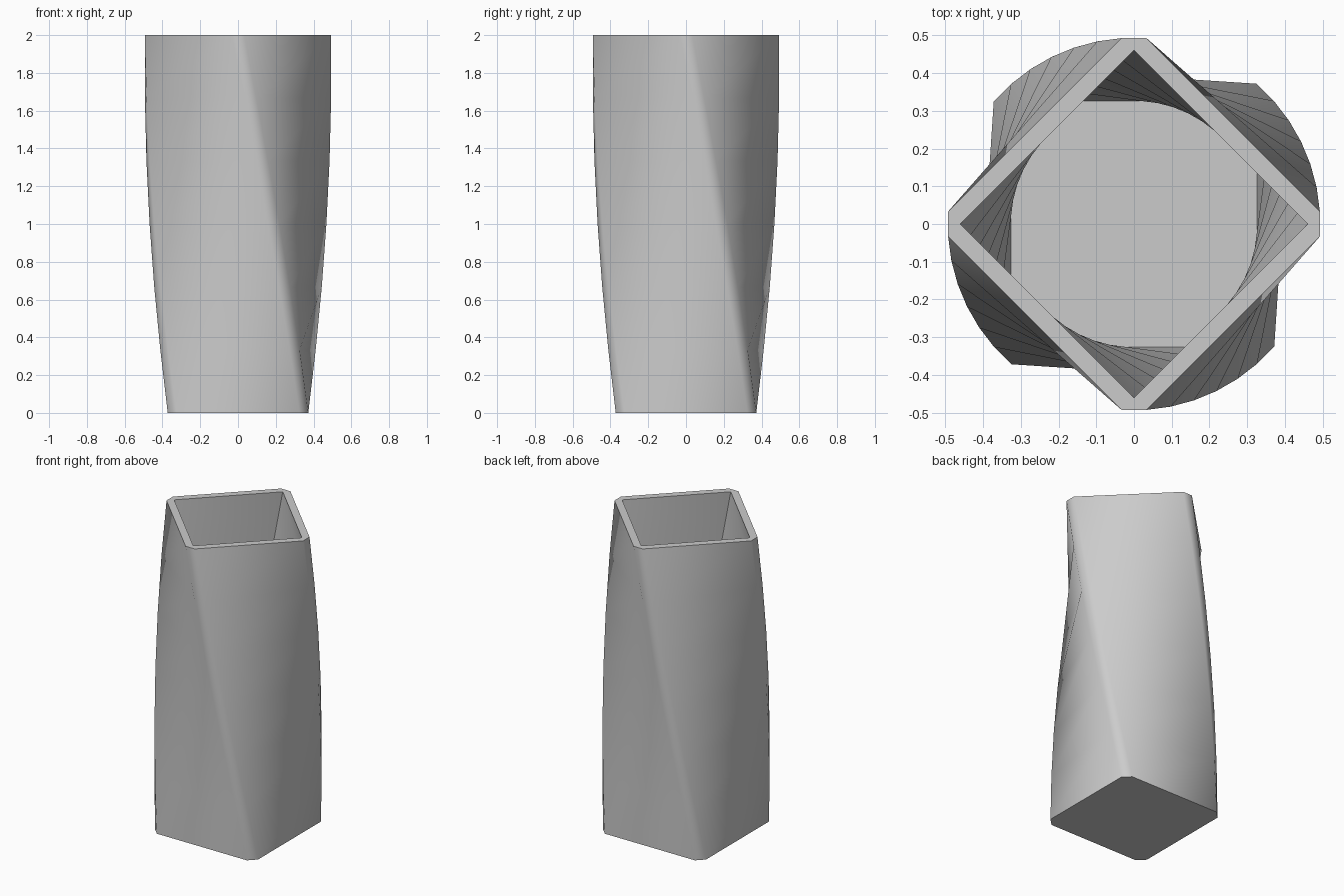
import bpy
import bmesh
import math
from mathutils import Matrix

cube = bpy.data.objects.get("Cube")
if cube:
    bpy.data.objects.remove(cube)

HEIGHT = 2.0
TWIST = -math.pi / 4
STEPS = 6
HALF = 0.372      # outer half width
CHAMFER = 0.047
INNER = 0.326     # inner half width
FLOOR = 0.04

# Single flat colour
grey = bpy.data.materials.new("light_grey")
grey.use_nodes = True
colour = (0.6, 0.6, 0.6, 1)
grey.diffuse_color = colour
shader = next(n for n in grey.node_tree.nodes if n.type == "BSDF_PRINCIPLED")
shader.inputs["Base Color"].default_value = colour


def square(half, chamfer):
    """Counter-clockwise square outline, optionally with cut corners."""
    corner = [(half, half - chamfer), (half - chamfer, half)] if chamfer else [(half, half)]
    points = []
    for k in range(4):
        turn = Matrix.Rotation(k * math.pi / 2, 3, "Z")
        points += [turn @ Matrix.Translation((x, y, 0)).translation for x, y in corner]
    return points


def twisted_wall(bm, outline, bottom, inward):
    """Stack of turning rings, joined by triangles along the convex diagonal."""
    rings = []
    for s in range(STEPS + 1):
        t = s / STEPS
        turn = Matrix.Rotation(TWIST * t, 3, "Z")
        ring = []
        for p in outline:
            v = bm.verts.new(turn @ p)
            v.co.z = bottom + (HEIGHT - bottom) * t
            ring.append(v)
        rings.append(ring)
    count = len(outline)
    for low, high in zip(rings, rings[1:]):
        for i in range(count):
            j = (i + 1) % count
            for tri in ((low[i], low[j], high[j]), (low[i], high[j], high[i])):
                bm.faces.new(tri[::-1] if inward else tri)
    return rings


bm = bmesh.new()
outer = twisted_wall(bm, square(HALF, CHAMFER), 0.0, False)
inner = twisted_wall(bm, square(INNER, 0), FLOOR, True)

# Base and inside floor
bm.faces.new(outer[0][::-1])
bm.faces.new(inner[0])

# Flat rim between the cut-corner outline and the square opening
rim_out, rim_in = outer[-1], inner[-1]
for k in range(4):
    a, b, c = rim_out[2 * k], rim_out[2 * k + 1], rim_out[(2 * k + 2) % 8]
    bm.faces.new((a, b, rim_in[k]))
    bm.faces.new((b, c, rim_in[(k + 1) % 4], rim_in[k]))

mesh = bpy.data.meshes.new("twisted_vase")
bm.to_mesh(mesh)
bm.free()
mesh.materials.append(grey)
vase = bpy.data.objects.new("twisted_vase", mesh)
bpy.context.collection.objects.link(vase)

# Smooth walls, crisp edges
bpy.ops.object.select_all(action="DESELECT")
vase.select_set(True)
bpy.context.view_layer.objects.active = vase
bpy.ops.object.shade_smooth_by_angle(angle=math.radians(45))
